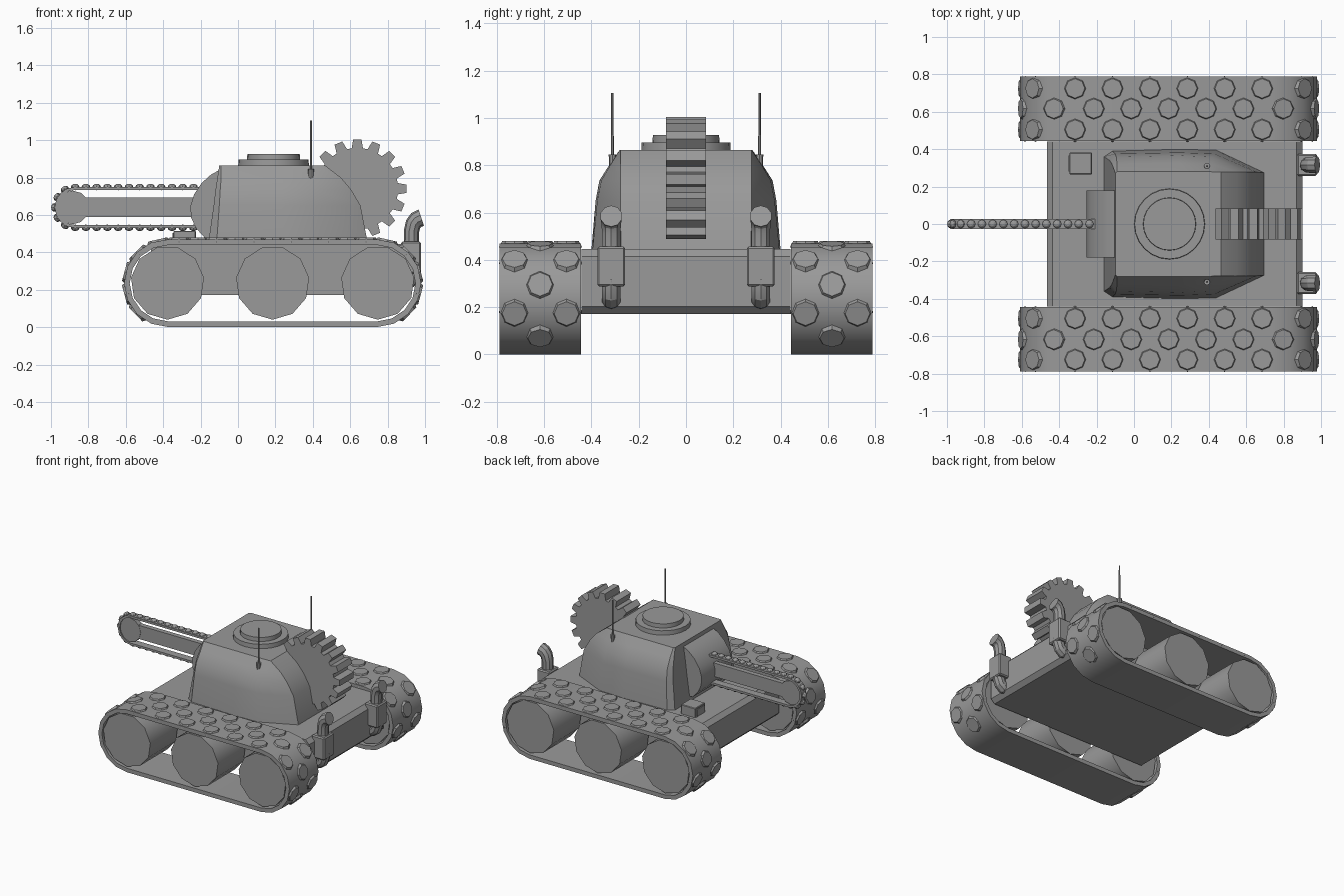
import bpy, bmesh
from math import sin, cos, pi, radians
from mathutils import Matrix, Vector

if "Cube" in bpy.data.objects:
    bpy.data.objects.remove(bpy.data.objects["Cube"])

grey = bpy.data.materials.new('dark_grey')
grey.diffuse_color = (0.32, 0.32, 0.32, 1)
grey.use_nodes = True
grey.node_tree.nodes["Principled BSDF"].inputs["Base Color"].default_value = grey.diffuse_color


def finish(name, bm, smooth=None):
    bmesh.ops.recalc_face_normals(bm, faces=bm.faces[:])
    me = bpy.data.meshes.new(name)
    bm.to_mesh(me)
    bm.free()
    me.materials.append(grey)
    ob = bpy.data.objects.new(name, me)
    bpy.context.collection.objects.link(ob)
    if smooth:
        bpy.ops.object.select_all(action='DESELECT')
        ob.select_set(True)
        bpy.context.view_layer.objects.active = ob
        bpy.ops.object.shade_smooth_by_angle(angle=radians(smooth))
    return ob


def loft(bm, rings, caps=True):
    vs = [[bm.verts.new(p) for p in r] for r in rings]
    n = len(vs[0])
    pairs = list(zip(vs, vs[1:])) + ([] if caps else [(vs[-1], vs[0])])
    for a, b in pairs:
        for i in range(n):
            bm.faces.new((a[i], a[(i + 1) % n], b[(i + 1) % n], b[i]))
    if caps:
        bm.faces.new(vs[0])
        bm.faces.new(vs[-1])


def prism(name, pts, y0, y1, smooth=None):
    bm = bmesh.new()
    loft(bm, [[(x, y, z) for x, z in pts] for y in (y0, y1)])
    return finish(name, bm, smooth)


def box(name, x0, x1, y0, y1, z0, z1, bevel=0):
    bm = bmesh.new()
    loft(bm, [[(x0, y, z0), (x1, y, z0), (x1, y, z1), (x0, y, z1)] for y in (y0, y1)])
    if bevel:
        bmesh.ops.bevel(bm, geom=bm.edges[:], offset=bevel, segments=1, affect='EDGES')
    return finish(name, bm)


def circle(cx, cz, r, n, phase=0.0):
    return [(cx + r * cos(2 * pi * (i + phase) / n), cz + r * sin(2 * pi * (i + phase) / n)) for i in range(n)]


def disc(name, x, y, z0, z1, r0, r1, n):
    bm = bmesh.new()
    bmesh.ops.create_cone(bm, cap_ends=True, segments=n, radius1=r0, radius2=r1, depth=z1 - z0,
                          matrix=Matrix.Translation((x, y, (z0 + z1) / 2)))
    return finish(name, bm, 30)


def capsule(xa, xb, cz, r, n):
    left = [(xa + r * cos(pi / 2 + pi * i / n), cz + r * sin(pi / 2 + pi * i / n)) for i in range(n + 1)]
    right = [(xb + r * cos(-pi / 2 + pi * i / n), cz + r * sin(-pi / 2 + pi * i / n)) for i in range(n + 1)]
    return left + right


def belt(name, outer, inner, y0, y1):
    bm = bmesh.new()
    loft(bm, [[(x, y, z) for x, z in pts] for pts, y in
              ((outer, y0), (outer, y1), (inner, y1), (inner, y0))], caps=False)
    return finish(name, bm, 35)


def tube(name, path, y, n=10):
    # path entries: x, z, tilt angle from vertical towards +x, radius
    bm = bmesh.new()
    rings = []
    for x, z, tilt, r in path:
        t = radians(tilt)
        rings.append([(x + r * cos(a) * cos(t), y + r * sin(a), z - r * cos(a) * sin(t))
                      for a in [2 * pi * i / n for i in range(n)]])
    loft(bm, rings)
    return finish(name, bm, 25)


# Track units: belt, wheels, studs
CX, HALF, CZ, R = 0.185, 0.56, 0.235, 0.234
top_outer = [-0.5, -0.3, -0.1, 0.1, 0.3, 0.5]
top_mid = [-0.4, -0.2, 0, 0.2, 0.4]
for side, label in ((1, 'left'), (-1, 'right')):
    belt('track_belt_' + label, capsule(CX - HALF, CX + HALF, CZ, R, 8),
         capsule(CX - HALF, CX + HALF, CZ, R - 0.03, 8), side * 0.443, side * 0.788)
    for i in range(3):
        prism('road_wheel_%s_%d' % (label, i), circle(CX + (i - 1) * 0.562, 0.237, 0.197, 11, 0.25),
              side * 0.455, side * 0.78, 40)
    bm = bmesh.new()
    for y, tops, angles in ((0.505, top_outer, (45, -15)), (0.617, top_mid, (77, 15, -44)),
                            (0.725, top_outer, (45, -15))):
        spots = [(CX + t, CZ, 90, 0.231) for t in tops]
        for a in angles:
            spots += [(CX + HALF, CZ, a, 0.227), (CX - HALF, CZ, 180 - a, 0.227)]
        for x, z, a, d in spots:
            a = radians(a)
            c = Vector((x + d * cos(a), side * y, z + d * sin(a)))
            m = Matrix.Translation(c) @ Matrix.Rotation(pi / 2 - a, 4, 'Y')
            bmesh.ops.create_cone(bm, cap_ends=True, segments=8, radius1=0.066, radius2=0.052,
                                  depth=0.026, matrix=m)
    finish('track_studs_' + label, bm)

# Hull with chamfered cross edges
x0, x1, z0, z1, c = -0.465, 0.9, 0.172, 0.445, 0.03
prism('hull', [(x0 + c, z0), (x1 - c, z0), (x1, z0 + c), (x1, z1 - c),
               (x1 - c, z1), (x0 + c, z1), (x0, z1 - c), (x0, z0 + c)], -0.442, 0.442)

# Turret lofted from half outlines
levels = [
    (0.44, [(-.16, .36), (-.115, .39), (.24, .40), (.44, .395), (.695, .275)]),
    (0.65, [(-.13, .34), (-.10, .375), (.24, .382), (.43, .375), (.655, .277)]),
    (0.735, [(-.12, .325), (-.095, .358), (.24, .366), (.42, .358), (.605, .277)]),
    (0.80, [(-.11, .30), (-.09, .32), (.24, .325), (.42, .32), (.55, .277)]),
    (0.865, [(-.10, .272), (-.09, .28), (.24, .28), (.40, .28), (.465, .277)]),
]
bm = bmesh.new()
loft(bm, [[(x, y, z) for x, y in half] + [(x, -y, z) for x, y in reversed(half)] for z, half in levels])
finish('turret', bm, 25)

# Hatch
disc('hatch_ring', 0.19, 0, 0.85, 0.897, 0.19, 0.187, 24)
disc('hatch_lid', 0.19, 0, 0.89, 0.927, 0.142, 0.14, 24)

# Mantlet
prism('mantlet', [(-.10, .84), (-.145, .815), (-.195, .77), (-.235, .71), (-.255, .645), (-.25, .585),
                  (-.225, .53), (-.18, .48), (-.10, .48)], -0.18, 0.178, 35)

# Chainsaw: bar, sprocket, chain, cutters
box('saw_bar', -0.90, -0.15, -0.018, 0.018, 0.59, 0.692)
prism('saw_sprocket', circle(-0.885, 0.64, 0.09, 12), -0.02, 0.02)
belt('saw_chain', capsule(-0.87, -0.15, 0.64, 0.11, 8), capsule(-0.87, -0.15, 0.64, 0.094, 8), -0.028, 0.028)
spots = []
for i in range(12):
    x = -0.238 - i * 0.0575
    spots += [(x, 0.749, 90), (x, 0.531, -90)]
spots += [(-0.87 + 0.112 * cos(radians(a)), 0.64 + 0.112 * sin(radians(a)), a) for a in range(120, 241, 30)]
bm = bmesh.new()
for x, z, a in spots:
    m = Matrix.Translation((x, 0, z)) @ Matrix.Rotation(pi / 2 - radians(a), 4, 'Y') @ Matrix.Diagonal((1, 1, 0.75, 1))
    bmesh.ops.create_uvsphere(bm, u_segments=8, v_segments=6, radius=0.023, matrix=m)
finish('saw_cutters', bm)

# Rear gear with 16 teeth
gear = []
for i in range(16):
    for da, r in ((-8, 0.218), (-4.8, 0.265), (4.8, 0.265), (8, 0.218)):
        a = radians(90 + i * 22.5 + da)
        gear.append((0.638 + r * cos(a), 0.74 + r * sin(a)))
prism('rear_gear', gear, -0.084, 0.084)

# Headlight box on the front deck
box('headlight_case', -0.345, -0.225, 0.265, 0.382, 0.44, 0.515, 0.004)
box('headlight_lens', -0.350, -0.34, 0.282, 0.365, 0.455, 0.503)

# Antennas and exhausts on both sides
for side, label in ((1, 'left'), (-1, 'right')):
    y = side * 0.311
    disc('antenna_base_' + label, 0.39, y, 0.795, 0.845, 0.013, 0.016, 8)
    disc('antenna_' + label, 0.39, y, 0.82, 1.105, 0.006, 0.005, 6)
    y = side * 0.316
    box('exhaust_box_' + label, 0.872, 0.978, y - 0.059, y + 0.059, 0.288, 0.457, 0.008)
    tube('exhaust_outlet_' + label, [(0.927, 0.44, 0, 0.041), (0.928, 0.515, 5, 0.041), (0.937, 0.552, 28, 0.043),
                                     (0.953, 0.573, 52, 0.045), (0.98, 0.585, 72, 0.047)], y)
    tube('exhaust_inlet_' + label, [(0.86, 0.232, 90, 0.042), (0.90, 0.235, 75, 0.042), (0.925, 0.255, 40, 0.042),
                                    (0.935, 0.285, 10, 0.042), (0.937, 0.32, 0, 0.042)], y)
